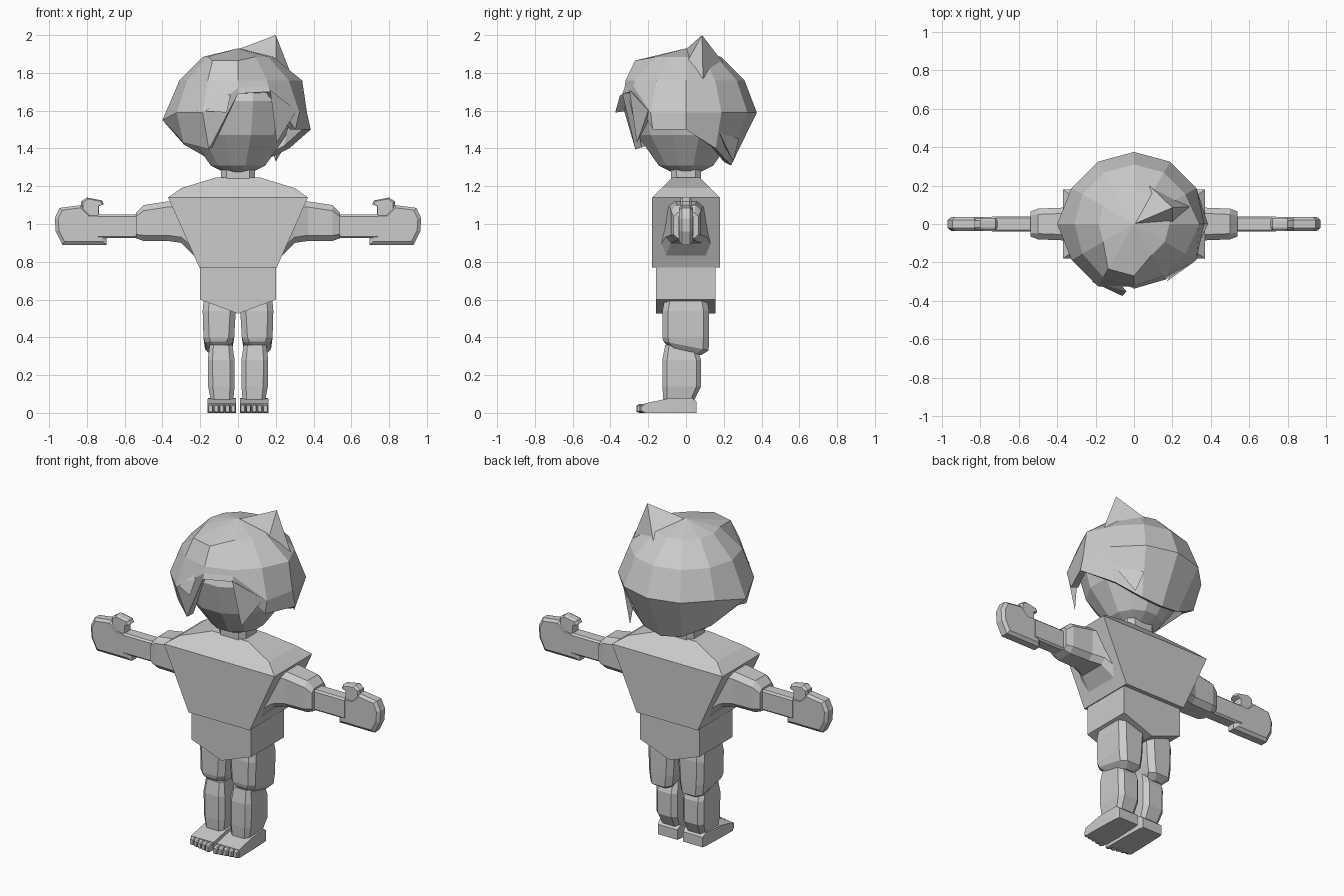
import bpy
import bmesh
from math import sin, cos, radians

if "Cube" in bpy.data.objects:
    bpy.data.objects.remove(bpy.data.objects["Cube"], do_unlink=True)

grey = bpy.data.materials.new("plain_grey")
grey.use_nodes = True
grey.diffuse_color = (0.6, 0.6, 0.6, 1)
grey.node_tree.nodes["Principled BSDF"].inputs["Base Color"].default_value = (0.6, 0.6, 0.6, 1)


def loft(name, rings, mirror=False, capped=True):
    """Bridge rings of equal length with quads and close both ends."""
    bm = bmesh.new()
    loops = [[bm.verts.new(p) for p in ring] for ring in rings]
    count = len(loops[0])
    for low, high in zip(loops, loops[1:]):
        for i in range(count):
            j = (i + 1) % count
            bm.faces.new((low[i], low[j], high[j], high[i]))
    if capped:
        bm.faces.new(loops[0])
        bm.faces.new(loops[-1])
    return finish(name, bm, mirror)


def finish(name, bm, mirror=False):
    bmesh.ops.remove_doubles(bm, verts=bm.verts, dist=0.0001)
    bmesh.ops.recalc_face_normals(bm, faces=bm.faces)
    mesh = bpy.data.meshes.new(name)
    bm.to_mesh(mesh)
    bm.free()
    mesh.materials.append(grey)
    obj = bpy.data.objects.new(name, mesh)
    bpy.context.collection.objects.link(obj)
    if mirror:
        mod = obj.modifiers.new("mirror", "MIRROR")
        mod.use_mirror_merge = False
    return obj


def section(a0, a1, b0, b1, cut=0.0):
    """Rectangle, optionally with cut corners."""
    if not cut:
        return [(a0, b0), (a1, b0), (a1, b1), (a0, b1)]
    return [(a0 + cut, b0), (a1 - cut, b0), (a1, b0 + cut), (a1, b1 - cut),
            (a1 - cut, b1), (a0 + cut, b1), (a0, b1 - cut), (a0, b0 + cut)]


def along_x(x, *size):
    return [(x, a, b) for a, b in section(*size)]


def along_y(y, *size):
    return [(a, y, b) for a, b in section(*size)]


def along_z(z, *size, tilt=0.0):
    return [(a, b, z + tilt * b) for a, b in section(*size)]


def plate(name, profile, half, mirror=False):
    """Front outline given thickness, with softened rims."""
    cx = sum(p[0] for p in profile) / len(profile)
    cz = sum(p[1] for p in profile) / len(profile)
    rings = []
    for depth, size in ((-1, 0.85), (-0.6, 1), (0.6, 1), (1, 0.85)):
        rings.append([(cx + (x - cx) * size, depth * half, cz + (z - cz) * size)
                      for x, z in profile])
    return loft(name, rings, mirror)


def pyramid(name, base, tip):
    bm = bmesh.new()
    verts = [bm.verts.new(p) for p in base]
    top = bm.verts.new(tip)
    bm.faces.new(verts)
    for i, v in enumerate(verts):
        bm.faces.new((v, verts[(i + 1) % len(verts)], top))
    return finish(name, bm)


# Torso, pelvis and neck
loft("torso", [along_z(0.77, -0.205, 0.205, -0.18, 0.18),
               along_z(1.14, -0.37, 0.37, -0.18, 0.18),
               along_z(1.19, -0.3, 0.3, -0.13, 0.13),
               along_z(1.245, -0.12, 0.12, -0.075, 0.075)])
pelvis_outline = [(-0.2, 0.78), (-0.2, 0.6), (0, 0.525), (0.2, 0.6), (0.2, 0.78)]
loft("pelvis", [[(x, y, z) for x, z in pelvis_outline] for y in (-0.16, 0.155)])
loft("neck", [along_z(z, -0.09, 0.09, -0.08, 0.08, 0.03) for z in (1.22, 1.33)])

# Arms
loft("upper_arm", [along_x(0.22, -0.15, 0.15, 0.82, 1.13, 0.04),
                   along_x(0.3, -0.11, 0.11, 0.9, 1.12, 0.03),
                   along_x(0.37, -0.085, 0.085, 0.91, 1.12, 0.03),
                   along_x(0.5, -0.08, 0.08, 0.91, 1.1, 0.03),
                   along_x(0.54, -0.065, 0.065, 0.925, 1.06, 0.02)], True)
loft("forearm", [along_x(x, -0.04, 0.04, 0.925, 1.05, 0.01) for x in (0.5, 0.74)], True)
plate("hand", [(0.695, 0.89), (0.93, 0.89), (0.965, 0.96), (0.97, 1.03),
               (0.945, 1.085), (0.83, 1.1), (0.78, 1.05), (0.695, 1.05)], 0.036, True)
plate("thumb", [(0.735, 1.03), (0.83, 1.03), (0.83, 1.12), (0.8, 1.14),
                (0.72, 1.125), (0.71, 1.105), (0.735, 1.095)], 0.03, True)

# Legs
loft("thigh", [along_z(0.62, 0.025, 0.18, -0.11, 0.11, 0.03),
               along_z(0.54, 0.012, 0.187, -0.125, 0.122, 0.03),
               along_z(0.4, 0.02, 0.183, -0.125, 0.122, 0.03),
               along_z(0.355, 0.03, 0.175, -0.12, 0.12, 0.03, tilt=-0.2),
               along_z(0.325, 0.05, 0.15, -0.09, 0.08, 0.03, tilt=-0.25)], True)
loft("shin", [along_z(0.36, 0.03, 0.15, -0.11, 0.05, 0.02),
              along_z(0.28, 0.018, 0.16, -0.125, 0.08, 0.025),
              along_z(0.14, 0.018, 0.158, -0.125, 0.08, 0.025),
              along_z(0.07, 0.025, 0.145, -0.12, 0.045, 0.02)], True)
loft("foot", [along_y(0.055, 0.02, 0.15, 0, 0.06),
              along_y(0.03, 0.015, 0.155, 0, 0.08),
              along_y(-0.1, 0.01, 0.16, 0, 0.075),
              along_y(-0.22, 0.01, 0.162, 0, 0.05)], True)
for i in range(5):
    left = 0.012 + 0.03 * i
    reach = -0.262 + 0.006 * i
    loft("toe_%d" % (i + 1), [along_y(-0.2, left, left + 0.027, 0, 0.048, 0.005),
                              along_y(reach + 0.015, left, left + 0.027, 0, 0.048, 0.005),
                              along_y(reach, left + 0.004, left + 0.023, 0.006, 0.038, 0.005)], True)


# Head
def round_ring(radius, z, offset):
    angles = [radians(30 * i + offset) for i in range(12)]
    return [(radius * sin(a), -radius * cos(a), z) for a in angles]


head_profile = [(0.08, 1.275), (0.15, 1.31), (0.265, 1.47), (0.31, 1.65), (0.25, 1.8), (0.1, 1.87)]
loft("head", [round_ring(r, z, 15) for r, z in head_profile])

# Hair cap: hem height for each lock, counted from the front towards the left
hems = [1.69, 1.7, 1.5, 1.5, 1.4, 1.33, 1.31, 1.33, 1.42, 1.5, 1.43, 1.395]
curve = [(1.3, 0.23), (1.42, 0.33), (1.59, 0.375), (1.76, 0.31), (1.885, 0.185)]


def hair_radius(z):
    for (z0, r0), (z1, r1) in zip(curve, curve[1:]):
        if z <= z1:
            return r0 + (r1 - r0) * (z - z0) / (z1 - z0)
    return curve[-1][1]


columns = []
for i, hem in enumerate(hems):
    middle = max(1.59, hem + 0.03)
    column = [[hair_radius(z), z] for z in (hem, middle, 1.76, 1.885)]
    if i in (0, 11):      # raised fringe
        column[3] = [0.27, 1.865]
        column[2] = [0.32, 1.76]
    if i == 3:            # outward flick on the left
        column[0][0] = 0.385
        column[1][0] = 0.365
        column[2][0] = 0.34
    if i == 9:            # outward flick on the right
        column[1] = [0.4, 1.55]
    columns.append(column)

hair_rings = []
for level in range(4):
    ring = []
    for i, column in enumerate(columns):
        r, z = column[level]
        a = radians(30 * i)
        ring.append((r * sin(a), -r * cos(a), z))
    hair_rings.append(ring)
hair_rings.append([(0, 0, 1.93)] * 12)
hair = loft("hair_cap", hair_rings, capped=False)
shell = hair.modifiers.new("thickness", "SOLIDIFY")
shell.thickness = 0.04
shell.offset = -1

# Loose locks
pyramid("hair_tuft", [(0, 0, 1.925), (0.2, -0.01, 1.83), (0.29, 0.09, 1.77), (0.08, 0.2, 1.85)],
        (0.2, 0.085, 2.0))
pyramid("temple_lock", [(0.17, -0.3, 1.71), (0.31, -0.2, 1.6), (0.26, -0.17, 1.6)],
        (0.205, -0.26, 1.43))
pyramid("fringe_lock", [(-0.04, -0.35, 1.68), (-0.22, -0.3, 1.6), (-0.1, -0.28, 1.72)],
        (-0.06, -0.375, 1.59))
pyramid("nape_lock", [(0.3, 0.17, 1.5), (0.16, 0.28, 1.45), (0.22, 0.17, 1.47)],
        (0.2, 0.25, 1.33))
